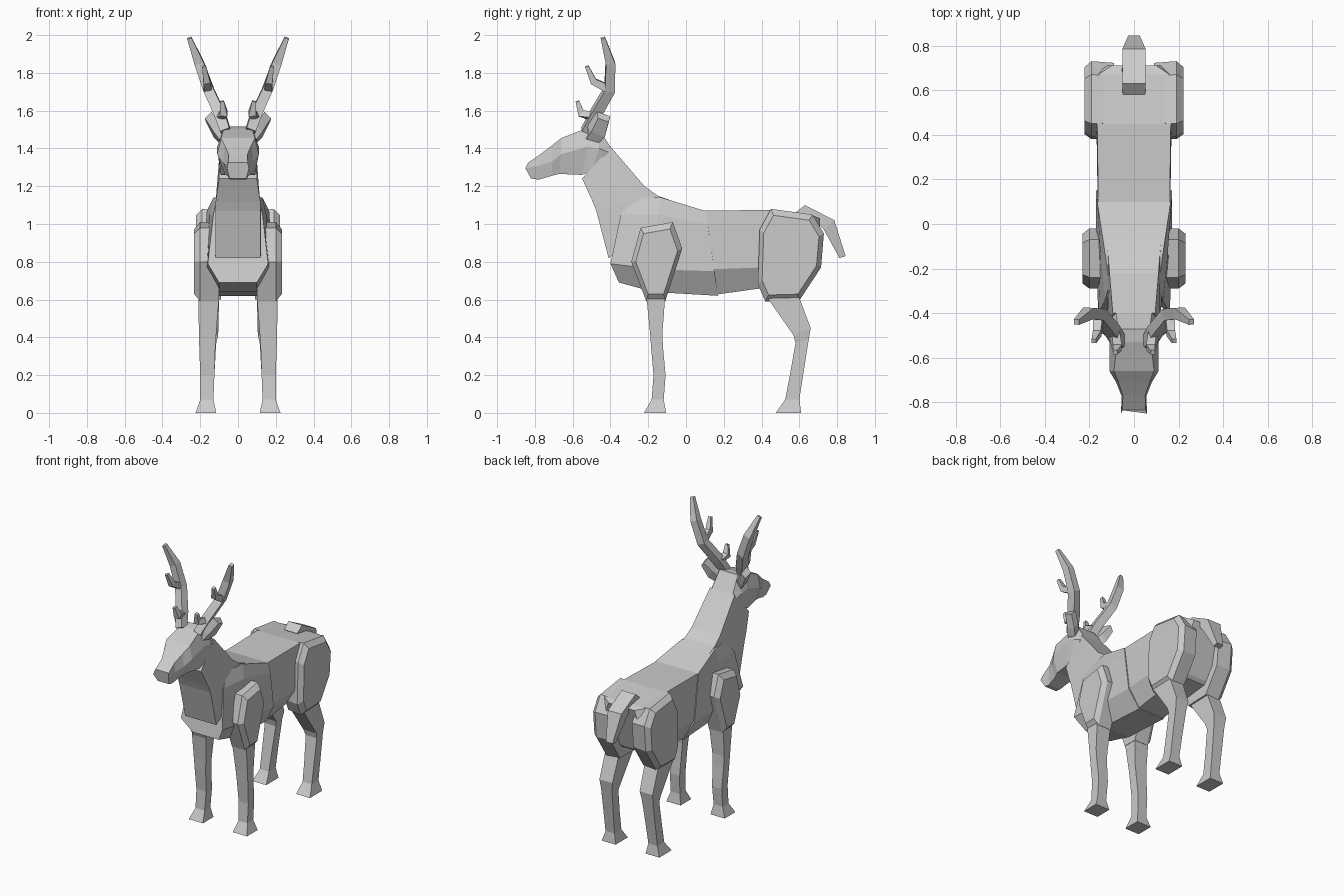
import bpy, bmesh
from mathutils import Vector

grey = bpy.data.materials.new("plain grey")
grey.diffuse_color = (0.6, 0.6, 0.6, 1)


def loft(name, rings):
    """Skin a list of equal-length point rings and cap both ends."""
    bm = bmesh.new()
    vs = [[bm.verts.new(p) for p in r] for r in rings]
    n = len(rings[0])
    for a, b in zip(vs, vs[1:]):
        for i in range(n):
            j = (i + 1) % n
            bm.faces.new((a[i], a[j], b[j], b[i]))
    bm.faces.new(vs[0])
    bm.faces.new(vs[-1])
    bmesh.ops.recalc_face_normals(bm, faces=bm.faces)
    me = bpy.data.meshes.new(name)
    bm.to_mesh(me)
    bm.free()
    me.materials.append(grey)
    ob = bpy.data.objects.new(name, me)
    bpy.context.collection.objects.link(ob)
    return ob


def pair(name, rings):
    """The same part on both sides."""
    for side, s in (("right", 1), ("left", -1)):
        loft(f"{name}_{side}", [[(s * p[0], p[1], p[2]) for p in r] for r in rings])


def sym(half):
    """Close a half section (x, y, z) across the centre line."""
    return half + [(-x, y, z) for x, y, z in reversed(half)]


def plate(profile, layers):
    """Side profile (y, z) stacked in x; each layer is (x, scale)."""
    cy = sum(p[0] for p in profile) / len(profile)
    cz = sum(p[1] for p in profile) / len(profile)
    return [[(x, cy + (y - cy) * k, cz + (z - cz) * k) for y, z in profile]
            for x, k in layers]


def box_ring(x0, x1, y0, z0, y1, z1):
    return [(x0, y0, z0), (x1, y0, z0), (x1, y1, z1), (x0, y1, z1)]


def branch(path):
    """Four-sided tapering rings along (x, y, z, radius) points."""
    pts = [Vector(p[:3]) for p in path]
    rings = []
    for i, p in enumerate(pts):
        d = (pts[min(i + 1, len(pts) - 1)] - pts[max(i - 1, 0)]).normalized()
        u = d.cross(Vector((0, 1, 0.2))).normalized()
        v = d.cross(u)
        r = path[i][3]
        rings.append([p + r * (u * a + v * b) for a, b in
                      ((1, 1), (-1, 1), (-1, -1), (1, -1))])
    return rings


# Chest shell
loft("chest", [
    sym([(.11, -.27, 1.14), (.13, -.345, 1.05), (.16, -.40, .79), (.10, -.355, .69)]),
    sym([(.13, -.13, 1.14), (.15, -.15, 1.05), (.17, -.17, .76), (.10, -.17, .64)]),
    sym([(.165, .10, 1.07), (.17, .115, 1.0), (.17, .15, .75), (.10, .17, .62)])])

# Barrel and rump
loft("barrel", [
    sym([(.16, .08, 1.07), (.163, .09, 1.0), (.163, .13, .76), (.10, .15, .625)]),
    sym([(.165, .45, 1.075), (.168, .44, 1.0), (.168, .41, .77), (.10, .40, .66)]),
    sym([(.16, .67, 1.045), (.16, .69, .98), (.15, .66, .78), (.10, .58, .68)]),
    sym([(.10, .71, 1.03), (.12, .71, .97), (.12, .67, .8), (.09, .60, .70)])])

# Neck with the flat breast panel
loft("neck", [
    sym([(.13, .02, 1.09), (.12, -.41, .82)]),
    sym([(.115, -.15, 1.15), (.12, -.475, 1.07)]),
    sym([(.11, -.22, 1.2), (.118, -.495, 1.12)]),
    sym([(.095, -.40, 1.41), (.10, -.55, 1.24)])])

# Head
loft("head", [
    sym([(.052, -.835, 1.325), (.058, -.85, 1.295), (.045, -.82, 1.24)]),
    sym([(.05, -.77, 1.37), (.056, -.77, 1.31), (.045, -.78, 1.235)]),
    sym([(.07, -.71, 1.415), (.08, -.71, 1.33), (.055, -.71, 1.255)]),
    sym([(.09, -.66, 1.455), (.11, -.66, 1.37), (.07, -.67, 1.265)]),
    sym([(.075, -.53, 1.505), (.11, -.52, 1.41), (.09, -.55, 1.26)]),
    sym([(.07, -.47, 1.515), (.11, -.46, 1.40), (.095, -.50, 1.28)]),
    sym([(.08, -.40, 1.41), (.10, -.41, 1.38), (.09, -.45, 1.32)])])

# Ears
pair("ear", [
    [(.06, -.53, 1.46), (.10, -.53, 1.45), (.10, -.46, 1.43), (.06, -.46, 1.46)],
    [(.095, -.525, 1.52), (.13, -.50, 1.49), (.13, -.43, 1.46), (.10, -.43, 1.51)],
    [(.14, -.47, 1.595), (.175, -.465, 1.56), (.17, -.41, 1.54), (.145, -.40, 1.57)]])

# Antlers: beam and two tines
pair("antler_beam", branch([
    (.065, -.53, 1.49, .026), (.095, -.48, 1.58, .028), (.155, -.405, 1.71, .027),
    (.205, -.40, 1.85, .025), (.258, -.44, 1.985, .012)]))
pair("antler_lower_tine", branch([
    (.09, -.49, 1.57, .02), (.075, -.555, 1.585, .02), (.085, -.575, 1.65, .01)]))
pair("antler_upper_tine", branch([
    (.16, -.41, 1.715, .022), (.165, -.49, 1.755, .018), (.18, -.525, 1.835, .01)]))

# Shoulders
pair("shoulder", plate(
    [(-.29, .80), (-.24, .98), (-.07, 1.01), (-.02, .87), (-.11, .59), (-.21, .59)],
    [(.10, 1), (.20, 1), (.232, .82)]))

# Thighs
pair("thigh", plate(
    [(.38, .68), (.39, .97), (.45, 1.08), (.67, 1.05), (.73, .95), (.715, .77),
     (.60, .595), (.42, .59)],
    [(.09, .96), (.19, 1), (.222, .86)]))

# Front legs with hooves
pair("front_leg", [box_ring(x0, x1, y0, z, y1, z) for x0, x1, y0, y1, z in (
    (.10, .21, -.21, -.11, .62), (.115, .207, -.19, -.125, .42),
    (.12, .205, -.185, -.122, .35), (.125, .20, -.172, -.108, .20),
    (.13, .20, -.182, -.118, .07), (.115, .225, -.222, -.105, 0))])

# Hind legs with hooves
pair("hind_leg", [box_ring(*r) for r in (
    (.10, .205, .43, .61, .60, .61), (.105, .205, .57, .41, .66, .45),
    (.115, .20, .58, .37, .65, .39), (.125, .20, .55, .20, .62, .20),
    (.13, .20, .525, .07, .60, .07), (.115, .222, .475, 0, .61, 0))])

# Tail
loft("tail", [box_ring(-w, w, *r) for w, *r in (
    (.05, .58, 1.06, .60, 1.03), (.053, .63, 1.10, .66, 1.04),
    (.052, .785, 1.02, .73, .97), (.026, .845, .83, .812, .82))])
